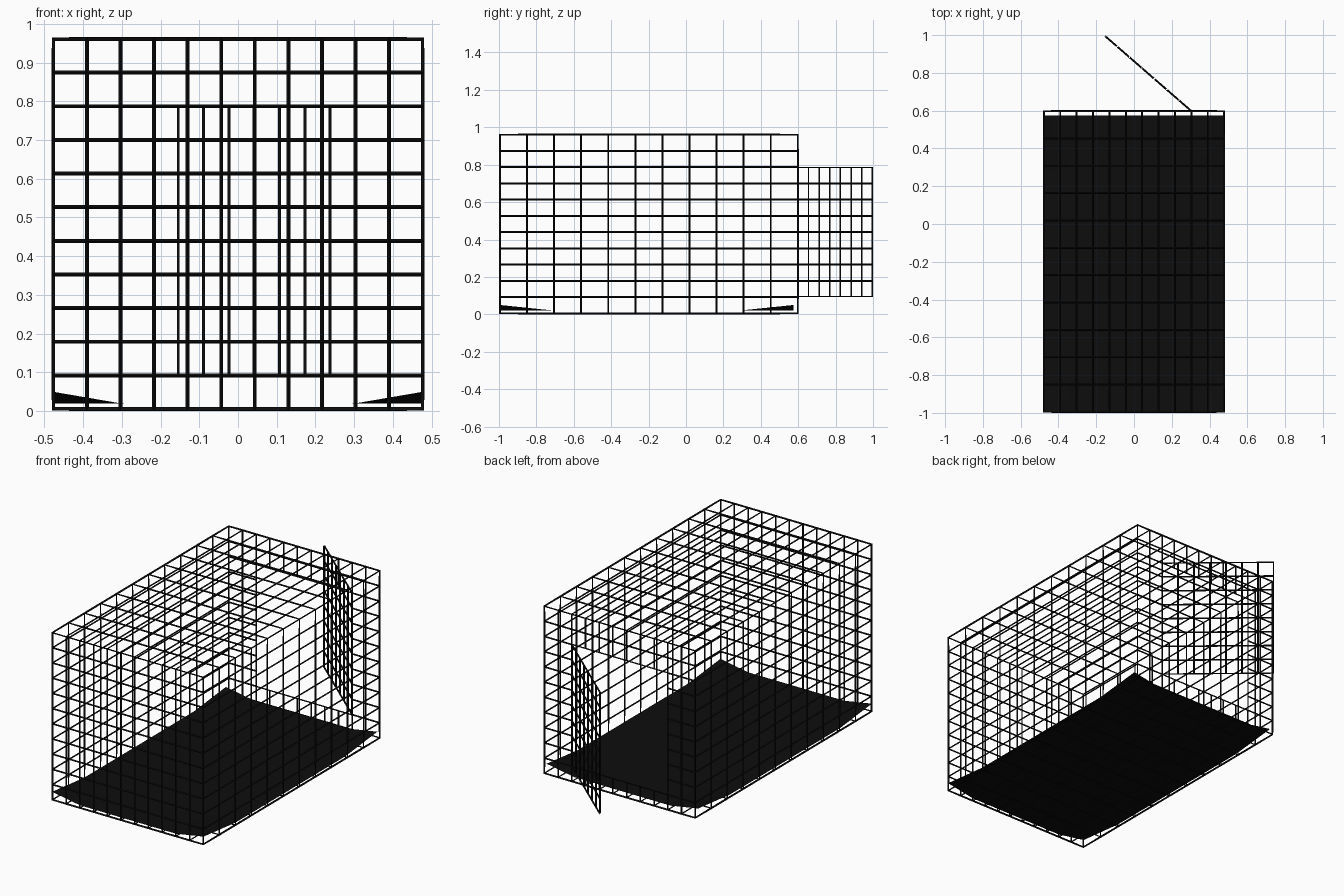
import bpy, bmesh
from math import radians, cos, sin
from mathutils import Vector

if "Cube" in bpy.data.objects:
    bpy.data.objects.remove(bpy.data.objects["Cube"])

X, Y0, Y1, Z0, Z1 = 0.477, -0.995, 0.598, 0.005, 0.961
N = 11
WIRE = 0.01

black = bpy.data.materials.new("black")
black.diffuse_color = (0.004, 0.004, 0.004, 1)
black.use_nodes = True
black.node_tree.nodes["Principled BSDF"].inputs["Base Color"].default_value = black.diffuse_color


def panel(bm, origin, u, v, nu, nv, hole=None):
    """Grid of quads spanned by u and v; hole = (i0, i1, j0, j1) is left open."""
    o, u, v = Vector(origin), Vector(u), Vector(v)
    vs = [[bm.verts.new(o + u * i / nu + v * j / nv) for j in range(nv + 1)]
          for i in range(nu + 1)]
    for i in range(nu):
        for j in range(nv):
            if hole and hole[0] <= i < hole[1] and hole[2] <= j < hole[3]:
                continue
            bm.faces.new((vs[i][j], vs[i + 1][j], vs[i + 1][j + 1], vs[i][j + 1]))


def finish(bm, name, wire=True):
    bmesh.ops.remove_doubles(bm, verts=bm.verts, dist=1e-4)
    for v in [v for v in bm.verts if not v.link_faces]:
        bm.verts.remove(v)
    bmesh.ops.recalc_face_normals(bm, faces=bm.faces)
    me = bpy.data.meshes.new(name)
    bm.to_mesh(me)
    bm.free()
    me.materials.append(black)
    ob = bpy.data.objects.new(name, me)
    bpy.context.collection.objects.link(ob)
    if wire:
        m = ob.modifiers.new("wires", 'WIREFRAME')
        m.thickness = WIRE
        m.offset = 0
    return ob


W, L, H = (2 * X, 0, 0), (0, Y1 - Y0, 0), (0, 0, Z1 - Z0)

# wire cage with a door opening in the back
bm = bmesh.new()
panel(bm, (-X, Y0, Z0), W, H, N, N)
panel(bm, (-X, Y1, Z0), W, H, N, N, hole=(2, 9, 1, 9))
for x in (-X, X):
    panel(bm, (x, Y0, Z0), L, H, N, N)
for z in (Z0, Z1):
    panel(bm, (-X, Y0, z), W, L, N, N)
finish(bm, "wire_cage")

# door, swung open about its right hinge
cx, cz = 2 * X / N, (Z1 - Z0) / N
a = radians(41)
w = 7 * cx
bm = bmesh.new()
panel(bm, (X - 2 * cx, Y1, Z0 + cz), (-w * cos(a), w * sin(a), 0), (0, 0, 8 * cz), 7, 8)
finish(bm, "door")

# floor tray, a thin sheet with turned-up corners
TX, TY0, TY1 = 0.479, -0.995, 0.575
bm = bmesh.new()
panel(bm, (-TX, TY0, 0.02), (2 * TX, 0, 0), (0, TY1 - TY0, 0), 22, 22)
for v in bm.verts:
    fx = max(0, 1 - (TX - abs(v.co.x)) / 0.175)
    fy = max(0, 1 - min(v.co.y - TY0, TY1 - v.co.y) / 0.29)
    v.co.z += 0.03 * fx * fy
finish(bm, "floor_tray", wire=False)
